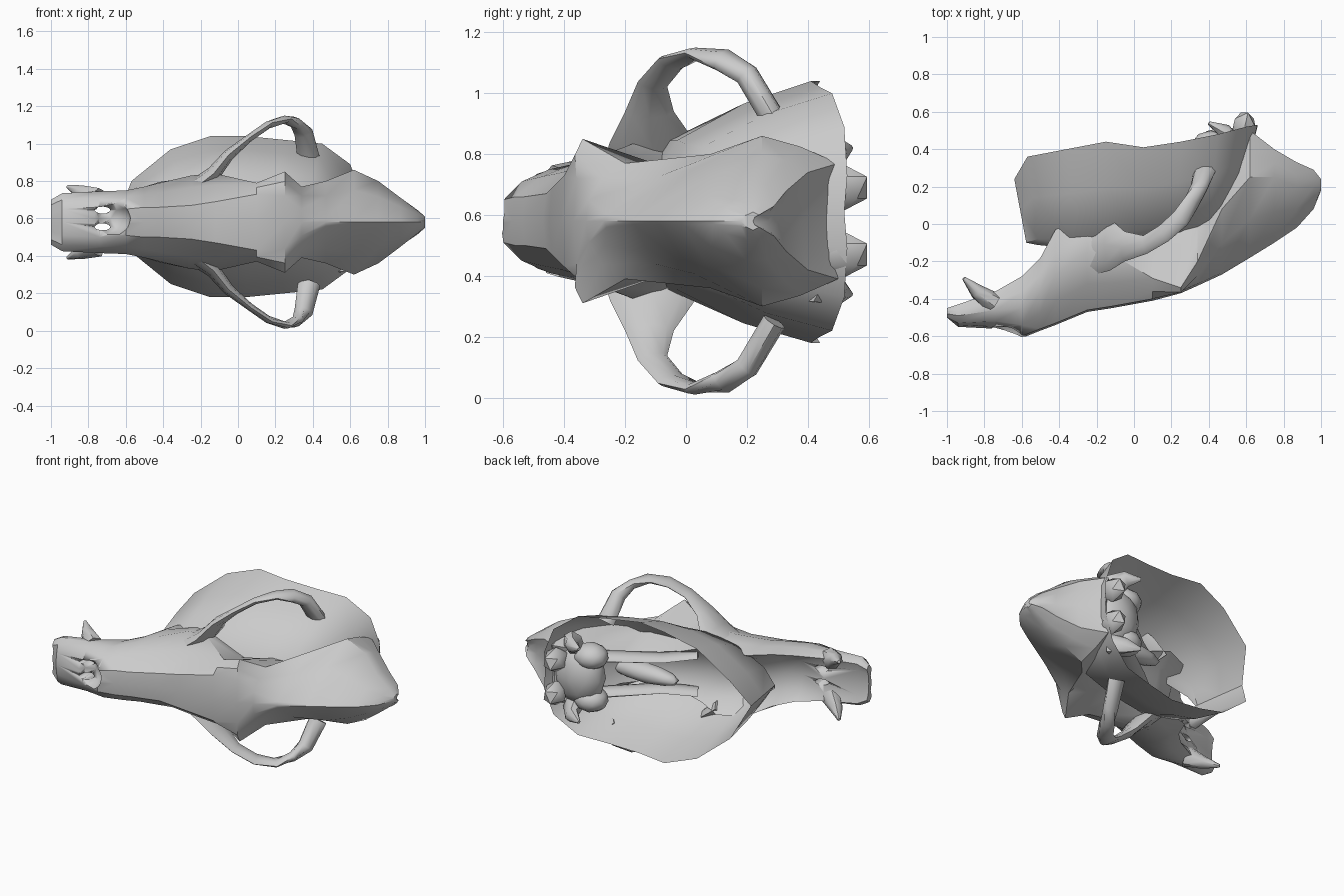
import bpy, bmesh, math
from mathutils import Vector, Matrix

if "Cube" in bpy.data.objects:
    bpy.data.objects.remove(bpy.data.objects["Cube"])

MID = 0.58  # height of the mirror plane

bone = bpy.data.materials.new("bone grey")
bone.use_nodes = True
bone.diffuse_color = (0.6, 0.6, 0.6, 1)
bone.node_tree.nodes["Principled BSDF"].inputs["Base Color"].default_value = bone.diffuse_color


def finish(name, bm, angle=40):
    bmesh.ops.recalc_face_normals(bm, faces=bm.faces)
    mesh = bpy.data.meshes.new(name)
    bm.to_mesh(mesh)
    bm.free()
    ob = bpy.data.objects.new(name, mesh)
    bpy.context.collection.objects.link(ob)
    mesh.materials.append(bone)
    bpy.ops.object.select_all(action='DESELECT')
    ob.select_set(True)
    bpy.context.view_layer.objects.active = ob
    bpy.ops.object.shade_smooth_by_angle(angle=math.radians(angle))
    return ob


def loft(name, rings, caps=True, angle=40):
    bm = bmesh.new()
    loops = [[bm.verts.new(point) for point in ring] for ring in rings]
    count = len(rings[0])
    for first, second in zip(loops, loops[1:]):
        for i in range(count):
            j = (i + 1) % count
            bm.faces.new((first[i], first[j], second[j], second[i]))
    if caps:
        bm.faces.new(loops[0])
        bm.faces.new(loops[-1])
    return finish(name, bm, angle)


def tube(name, path, side, sides=7):
    """Strut along points of (x, y, offset from the mirror plane, radius across, radius along y)."""
    points = [Vector((x, y, MID + side * z)) for x, y, z, across, along in path]
    rings = []
    for i, (x, y, z, across, along) in enumerate(path):
        tangent = (points[min(i + 1, len(points) - 1)] - points[max(i - 1, 0)]).normalized()
        up = (Vector((0, 1, 0)) - tangent * tangent.y).normalized()
        out = tangent.cross(up)
        turns = [math.tau * k / sides for k in range(sides)]
        rings.append([points[i] + out * across * math.cos(turn) + up * along * math.sin(turn) for turn in turns])
    return loft(name, rings, angle=50)


def blob(name, centre, size, detail=2):
    bm = bmesh.new()
    bmesh.ops.create_icosphere(bm, subdivisions=detail, radius=1)
    place = Matrix.Translation(centre) @ Matrix.Diagonal((*size, 1))
    bmesh.ops.transform(bm, matrix=place, verts=bm.verts)
    return finish(name, bm)


# Skull: x, top, top half width, widest level, half width, base, base half width
stations = [
    (-1, -.5, .05, -.48, .12, -.45, .1),
    (-.94, -.55, .07, -.49, .155, -.43, .13),
    (-.74, -.56, .08, -.46, .165, -.36, .14),
    (-.6, -.61, .07, -.45, .17, -.28, .15),
    (-.5, -.57, .08, -.36, .19, -.18, .17),
    (-.42, -.54, .08, -.27, .21, -.03, .2),
    (-.25, -.47, .09, -.15, .25, .04, .21),
    (-.12, -.45, .11, -.16, .26, 0, .18),
    (.1, -.41, .15, -.29, .21, .03, .1),
    (.25, -.37, .14, -.34, .27, .12, .09),
    (.34, -.33, .07, -.2, .19, .2, .1),
    (.47, -.27, .02, .08, .22, .38, .15),
    (.62, -.18, .01, .25, .28, .5, .19),
    (.75, -.1, .01, .25, .22, .4, .16),
    (.87, -.02, .01, .2, .13, .33, .1),
    (.96, .08, .01, .2, .06, .29, .05),
    (1, .18, .01, .2, .02, .24, .02),
]
rings = []
for x, top, top_width, level, width, base, base_width in stations:
    hollow = max(.02, .2 - abs(x + .35) / 2)  # vault of the palate
    half = [(top + .01, top_width),
            ((top + level) / 2 - .01, top_width * .4 + width * .6),
            (level, width),
            ((level + base) / 2, (width + base_width) / 2 + .01),
            (base, base_width),
            (base - hollow * .7, base_width * .65)]
    ring = [(x, top, MID)] + [(x, y, MID + z) for y, z in half]
    ring += [(x, base - hollow, MID)] + [(x, y, MID - z) for y, z in reversed(half)]
    rings.append(ring)
skull = loft("skull", rings, angle=35)

# Nose opening and the two slots in the palate
cutters = [blob("nose_cutter", (-.68, -.62, MID + .02), (.11, .12, .1))]
for side in (1, -1):
    cutters.append(blob("slot_cutter", (-.725, -.45, MID + .02 + side * .045), (.045, .3, .02)))
bpy.context.view_layer.objects.active = skull
for cutter in cutters:
    cut = skull.modifiers.new("cut", 'BOOLEAN')
    cut.operation = 'DIFFERENCE'
    cut.object = cutter
    bpy.ops.object.modifier_apply(modifier=cut.name)
    bpy.data.objects.remove(cutter)

# Lumpy underside of the braincase
blob("skull_base", (.49, .4, MID), (.17, .12, .2))
blob("throat_ridge", (.2, .16, MID), (.26, .07, .06))

# Paired parts
arch = [(-.22, -.12, .19, .05, .15), (-.13, -.11, .26, .04, .14), (-.05, -.12, .36, .03, .08),
        (.06, -.11, .45, .02, .05), (.16, -.05, .52, .02, .05), (.25, .03, .55, .02, .05),
        (.31, .12, .53, .03, .05), (.35, .2, .48, .05, .04), (.38, .29, .33, .06, .04)]
bar = [(-.08, -.01, .12, .02, .06), (.1, .11, .1, .02, .07), (.42, .36, .12, .03, .06)]
process = [(.52, .42, .2, .08, .06), (.48, .5, .23, .05, .04), (.4, .54, .24, .01, .01)]
canine = [(-.76, -.42, .12, .07, .06), (-.84, -.36, .16, .04, .04), (-.91, -.29, .19, .01, .01)]
# Cheek teeth: x, tip level, offset from the mirror plane
cheek_teeth = [(-.68, -.31, .14), (-.6, -.22, .15), (-.51, -.12, .17), (-.42, .03, .2),
               (-.35, .07, .2), (-.27, .09, .2), (-.18, .06, .18)]
front_teeth = [(.02 * k - .97, -.4, .03 + .045 * k) for k in range(3)]


def tooth(name, spot, side, radius):
    x, tip, z = spot
    shape = ((3, 1), (1, .9), (0, .5))  # depth below the tip and girth
    tube(name, [(x, tip - radius * depth, z, radius * girth, radius * girth) for depth, girth in shape], side, 6)


for side, word in ((1, "upper"), (-1, "lower")):
    tube(word + "_cheek_arch", arch, side, 8)
    tube(word + "_palate_bar", bar, side)
    tube(word + "_ear_process", process, side)
    tube(word + "_canine", canine, side)
    blob(word + "_ear_bulb", (.41, .4, MID + side * .14), (.11, .1, .08))
    blob(word + "_neck_joint", (.59, .51, MID + side * .11), (.07, .1, .08), 1)
    for spot in cheek_teeth:
        tooth(word + "_cheek_tooth", spot, side, .05)
    for spot in front_teeth:
        tooth(word + "_front_tooth", spot, side, .03)

# Flared band around the underside: rim x, rim y, rim offset, inner y
band = [(-.64, .24, 0, -.1), (-.57, .36, .19, -.08), (-.36, .4, .36, -.07), (-.15, .44, .43, -.06),
        (.05, .41, .43, -.03), (.25, .44, .41, 0), (.45, .48, .39, .05), (.6, .52, .28, .15),
        (.66, .53, .12, .25), (.66, .52, 0, .28)]
outline = band + [(x, y, -z, inner) for x, y, z, inner in band[-2:0:-1]]
rim = [(x, y, MID + .03 + z) for x, y, z, inner in outline]
middle = [(x * .95, (y + inner) / 2, MID + .025 + z * .84) for x, y, z, inner in outline]
root = [(x * .9, inner, MID + .02 + z * .57) for x, y, z, inner in outline]
seam = [(x * .9, inner - abs(z) * .17, MID + z * .3) for x, y, z, inner in outline]
loft("flared_band", [rim, middle, root, seam], caps=False, angle=50)
